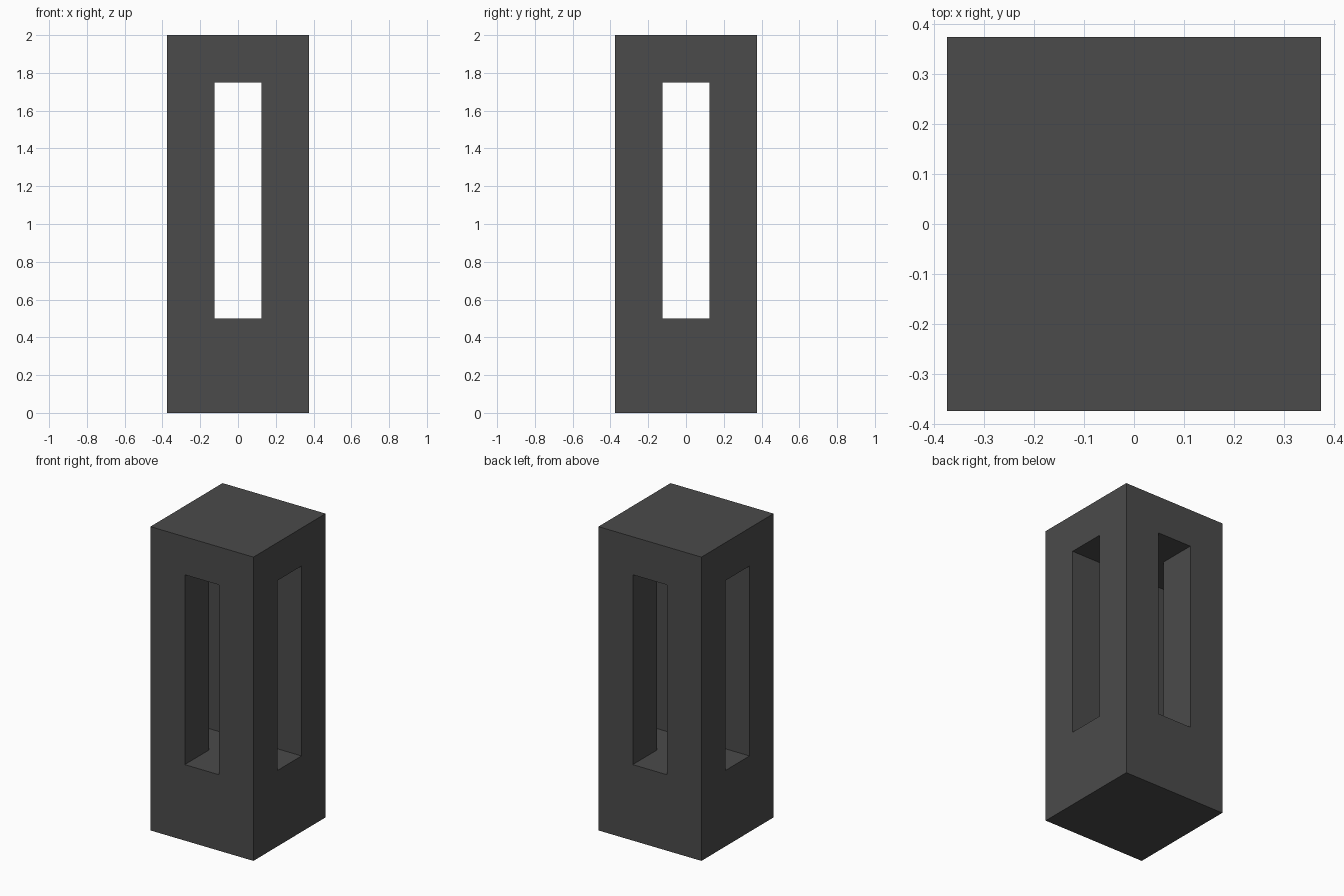
import bpy
import bmesh

cube = bpy.data.objects.get("Cube")
if cube:
    bpy.data.objects.remove(cube, do_unlink=True)

HALF = 0.375           # half width of the tower
SLOT = 0.125           # half width of each slot
HEIGHT = 2.0
SLOT_Z = (0.5, 1.75)   # bottom and top of the slots

# Single dark grey material
grey = bpy.data.materials.new("dark_grey")
grey.use_nodes = True
color = (0.07, 0.07, 0.07, 1.0)
grey.diffuse_color = color
grey.node_tree.nodes["Principled BSDF"].inputs["Base Color"].default_value = color


def prism(name, outline, z0, z1):
    """Extrude a flat outline from z0 up to z1."""
    bm = bmesh.new()
    base = bm.faces.new([bm.verts.new((x, y, z0)) for x, y in outline])
    top = bmesh.ops.extrude_face_region(bm, geom=[base])["geom"]
    bmesh.ops.translate(bm, vec=(0, 0, z1 - z0),
                        verts=[v for v in top if isinstance(v, bmesh.types.BMVert)])
    bmesh.ops.recalc_face_normals(bm, faces=bm.faces)
    mesh = bpy.data.meshes.new(name)
    bm.to_mesh(mesh)
    bm.free()
    mesh.materials.append(grey)
    obj = bpy.data.objects.new(name, mesh)
    bpy.context.collection.objects.link(obj)
    return obj


# Square tower
square = [(-HALF, -HALF), (HALF, -HALF), (HALF, HALF), (-HALF, HALF)]
tower = prism("slotted_tower", square, 0, HEIGHT)

# Plus-shaped cutter: two crossing slots, one arm turned in quarter steps
reach = HALF + 0.1
arm = [(SLOT, -SLOT), (reach, -SLOT), (reach, SLOT)]
plus = []
for _ in range(4):
    plus += arm
    arm = [(-y, x) for x, y in arm]
cutter = prism("slot_cutter", plus, *SLOT_Z)
cutter.hide_render = True

# Cut the slots, leaving four corner posts between base and cap
cut = tower.modifiers.new("slots", "BOOLEAN")
cut.operation = "DIFFERENCE"
cut.solver = "EXACT"
cut.object = cutter
bpy.context.view_layer.objects.active = tower
tower.select_set(True)
bpy.ops.object.modifier_apply(modifier=cut.name)
bpy.data.objects.remove(cutter, do_unlink=True)
